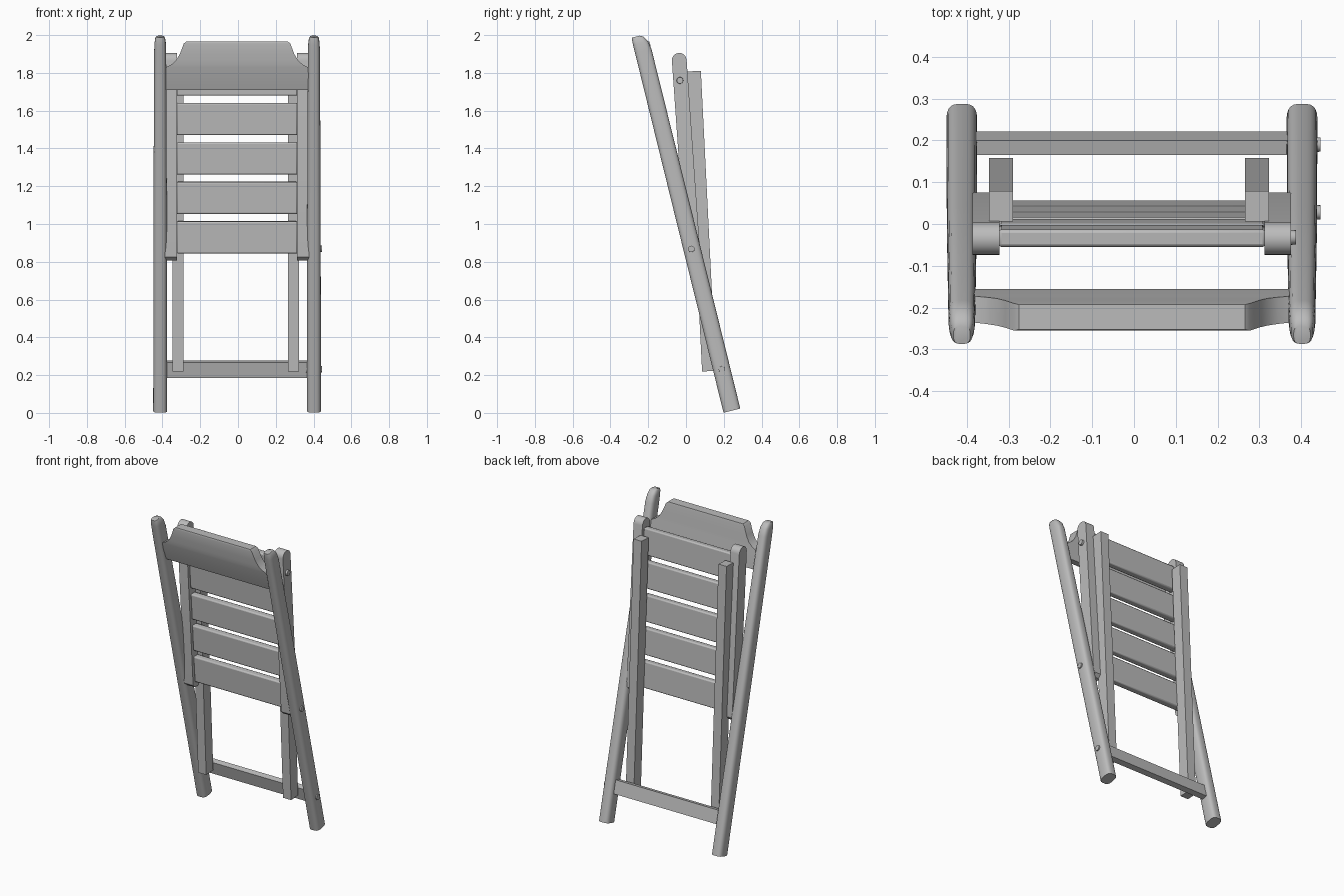
import bpy, bmesh, math
from mathutils import Vector, Matrix

cube = bpy.data.objects.get("Cube")
if cube:
    bpy.data.objects.remove(cube, do_unlink=True)

GREY = (0.5, 0.5, 0.5, 1)
mat = bpy.data.materials.new("grey paint")
mat.use_nodes = True
mat.diffuse_color = GREY
mat.node_tree.nodes["Principled BSDF"].inputs["Base Color"].default_value = GREY

DX = -0.005                     # frame centre, balancing the bolt heads
LEAN = math.atan(0.2465)        # main leg tilt
SEAT_LEAN = math.atan(0.07)     # folded seat tilt
REAR_LEAN = math.atan(0.05)     # rear leg tilt


def finish(name, bm, bevel=0.0, smooth=True):
    bmesh.ops.recalc_face_normals(bm, faces=bm.faces)
    me = bpy.data.meshes.new(name)
    bm.to_mesh(me)
    bm.free()
    ob = bpy.data.objects.new(name, me)
    bpy.context.collection.objects.link(ob)
    me.materials.append(mat)
    if bevel:
        mod = ob.modifiers.new("Bevel", 'BEVEL')
        mod.width = bevel
        mod.segments = 2
    if smooth:
        bpy.ops.object.select_all(action='DESELECT')
        ob.select_set(True)
        bpy.context.view_layer.objects.active = ob
        bpy.ops.object.shade_smooth_by_angle(angle=math.radians(35))
    return ob


def loft(name, rings, matrix=Matrix(), bevel=0.0):
    """Skin a list of equal point rings and cap both ends."""
    bm = bmesh.new()
    vs = [[bm.verts.new(matrix @ Vector(p)) for p in ring] for ring in rings]
    n = len(vs[0])
    for a, b in zip(vs, vs[1:]):
        for i in range(n):
            bm.faces.new((a[i], a[(i + 1) % n], b[(i + 1) % n], b[i]))
    bm.faces.new(vs[0])
    bm.faces.new(vs[-1])
    return finish(name, bm, bevel)


def box(name, size, loc, lean=0.0, bevel=0.0):
    bm = bmesh.new()
    bmesh.ops.create_cube(bm, size=1)
    bm.transform(Matrix.Translation(loc) @ Matrix.Rotation(lean, 4, 'X') @ Matrix.Diagonal((*size, 1)))
    return finish(name, bm, bevel, bevel > 0)


def bolt(name, x0, x1, y, z, r=0.02):
    bm = bmesh.new()
    bmesh.ops.create_cone(bm, cap_ends=True, segments=16, radius1=r, radius2=r * 0.85, depth=x1 - x0)
    bm.transform(Matrix.Translation(((x0 + x1) / 2, y, z)) @ Matrix.Rotation(math.pi / 2, 4, 'Y'))
    return finish(name, bm)


def oval(cx, cy, rx, ry, z, n=24):
    """Rounded-square section."""
    pts = []
    for i in range(n):
        a = 2 * math.pi * (i + 0.5) / n
        c, s = math.cos(a), math.sin(a)
        pts.append((cx + rx * math.copysign(abs(c) ** 0.65, c),
                    cy + ry * math.copysign(abs(s) ** 0.65, s), z))
    return pts


# Long main legs, leaning forward, rounded off at the top rear
LENGTH = 2.05
for side, label in ((1, "left"), (-1, "right")):
    m = Matrix.Translation((DX + side * 0.407, 0.243, 0.012)) @ Matrix.Rotation(LEAN, 4, 'X')
    rings = [oval(0, 0, 0.037, 0.046, 0),
             oval(0, 0, 0.036, 0.046, LENGTH * 0.5),
             oval(0, 0, 0.032, 0.045, LENGTH - 0.09),
             oval(0, -0.004, 0.030, 0.041, LENGTH - 0.045),
             oval(0, -0.012, 0.026, 0.032, LENGTH - 0.016),
             oval(0, -0.020, 0.020, 0.022, LENGTH - 0.006)]
    loft("main_leg_" + label, rings, m)

    # Seat rails with rounded ends
    half, r = 0.55, 0.039
    outline = []
    for i in range(9):
        a = math.pi * i / 8
        outline.append((r * math.cos(a), half - r + r * math.sin(a)))
    outline += [(-r, -half + 0.02), (-r + 0.02, -half), (r - 0.02, -half), (r, -half + 0.02)]
    m = Matrix.Translation((DX + side * 0.349, 0, 1.357)) @ Matrix.Rotation(SEAT_LEAN, 4, 'X')
    loft("seat_rail_" + label, [[(x, y, z) for y, z in outline] for x in (-0.032, 0.032)], m)

    # Inner rear legs
    box("rear_leg_" + label, (0.058, 0.073, 1.59),
        (-0.012 + side * 0.306, 0.082, 1.015), REAR_LEAN)

# Seat slats between the rails
for i in range(5):
    z = 1.765 - i * 0.209
    y = (1.357 - z) * 0.07
    box(f"seat_slat_{i + 1}", (0.64, 0.042, 0.17), (DX, y, z), SEAT_LEAN, 0.008)

# Curved crest panel with scooped shoulders: height, half width, front, back
crest = [(1.71, 0.378, -0.195, -0.155),
         (1.77, 0.378, -0.218, -0.163),
         (1.83, 0.376, -0.236, -0.173),
         (1.842, 0.350, -0.239, -0.175),
         (1.865, 0.324, -0.243, -0.178),
         (1.90, 0.303, -0.248, -0.183),
         (1.955, 0.282, -0.255, -0.190),
         (1.965, 0.270, -0.252, -0.193)]
loft("crest_panel", [[(DX - w, f, z), (DX + w, f, z), (DX + w, b, z), (DX - w, b, z)]
                     for z, w, f, b in crest])

# Low crossbar between the main legs
box("crossbar", (0.75, 0.036, 0.086), (DX, 0.193, 0.23), LEAN)

# Pivot bolts
bolt("lower_bolt", 0.36, 0.446, 0.19, 0.23)
bolt("middle_bolt", 0.36, 0.446, 0.028, 0.868)
bolt("seat_bolt", 0.35, 0.388, -0.032, 1.76)
